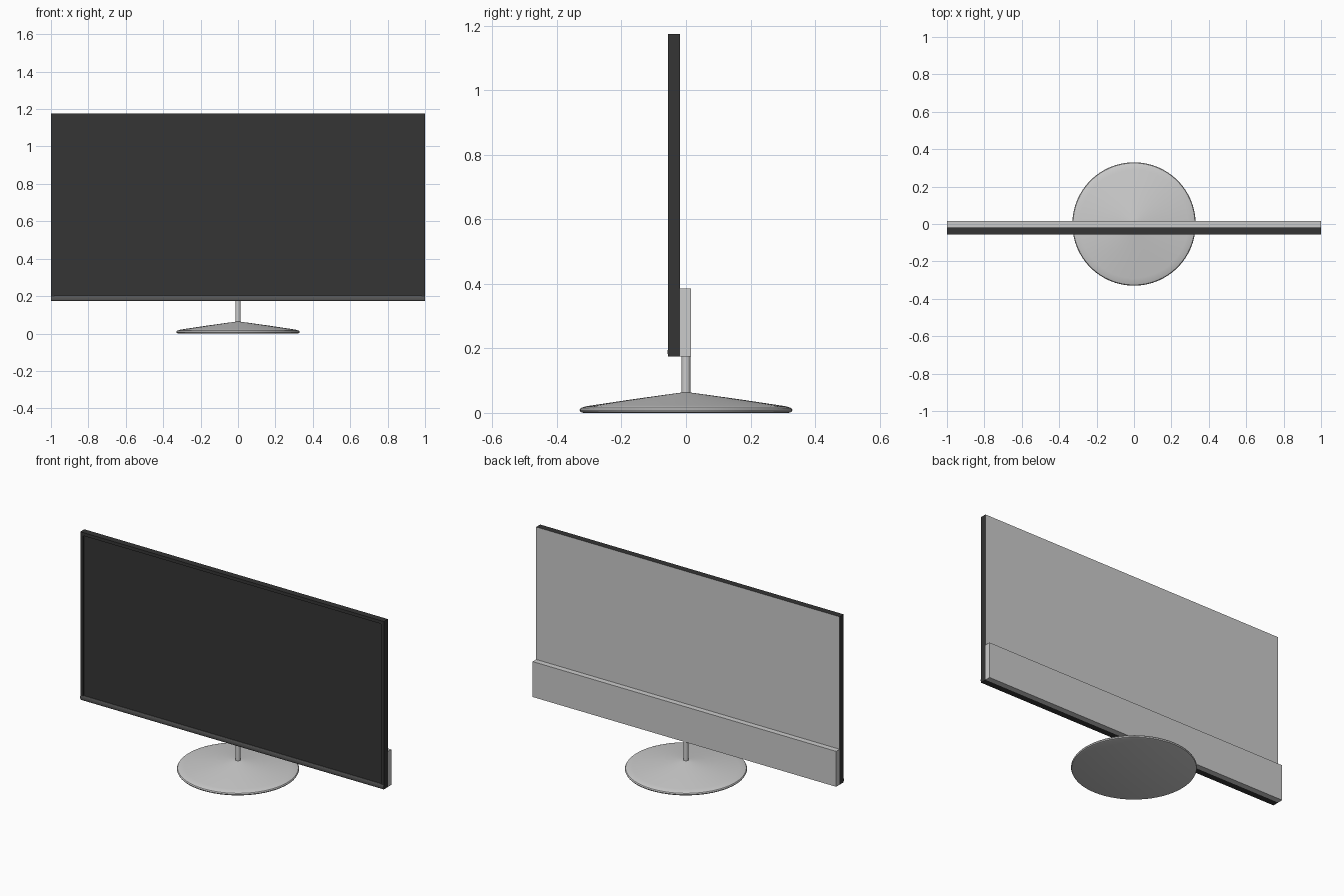
import bpy, bmesh, math

if "Cube" in bpy.data.objects:
    bpy.data.objects.remove(bpy.data.objects["Cube"])

dark = bpy.data.materials.new("dark_plastic")
dark.diffuse_color = (0.035, 0.035, 0.035, 1)
dark.use_nodes = True
dark.node_tree.nodes["Principled BSDF"].inputs["Base Color"].default_value = dark.diffuse_color
chin_mat = bpy.data.materials.new("chin_grey")
chin_mat.diffuse_color = (0.1, 0.1, 0.1, 1)
chin_mat.use_nodes = True
chin_mat.node_tree.nodes["Principled BSDF"].inputs["Base Color"].default_value = chin_mat.diffuse_color


def finish(name, bm, mat=None, smooth=False):
    bmesh.ops.recalc_face_normals(bm, faces=bm.faces)
    me = bpy.data.meshes.new(name)
    bm.to_mesh(me)
    bm.free()
    ob = bpy.data.objects.new(name, me)
    bpy.context.collection.objects.link(ob)
    if mat:
        me.materials.append(mat)
    if smooth:
        bpy.ops.object.select_all(action='DESELECT')
        ob.select_set(True)
        bpy.context.view_layer.objects.active = ob
        bpy.ops.object.shade_smooth_by_angle(angle=math.radians(35))
    return ob


def add_box(bm, x, y, z):
    vs = bmesh.ops.create_cube(bm, size=1)["verts"]
    for v in vs:
        for i, (a, b) in enumerate((x, y, z)):
            v.co[i] = b if v.co[i] > 0 else a


def box(name, x, y, z, mat=None):
    bm = bmesh.new()
    add_box(bm, x, y, z)
    return finish(name, bm, mat)


def lathe(name, profile, steps):
    bm = bmesh.new()
    vs = [bm.verts.new((r, 0, z)) for r, z in profile]
    es = [bm.edges.new(p) for p in zip(vs, vs[1:])]
    bmesh.ops.spin(bm, geom=vs + es, cent=(0, 0, 0), axis=(0, 0, 1),
                   angle=math.tau, steps=steps, use_duplicate=False)
    bmesh.ops.remove_doubles(bm, verts=bm.verts, dist=1e-4)
    return finish(name, bm, smooth=True)


# Display panel: front face inset and pushed back to form the bezel
bm = bmesh.new()
add_box(bm, (-1, 1), (-0.056, -0.018), (0.175, 1.175))
bm.normal_update()
front = min(bm.faces, key=lambda f: f.calc_center_median().y)
bmesh.ops.inset_region(bm, faces=[front], thickness=0.027)
bmesh.ops.inset_region(bm, faces=[front], thickness=0.0005, depth=-0.008)
back = max(bm.faces, key=lambda f: f.calc_center_median().y)
back.material_index = 1
panel = finish("display_panel", bm, dark)
panel.data.materials.append(None)

# Rounded chin strip along the lower bezel
bm = bmesh.new()
pts = [(-0.050, 0.176)]
for i in range(9):
    a = math.pi * (i / 8 - 0.5)
    pts.append((-0.054 - 0.003 * math.cos(a), 0.189 + 0.013 * math.sin(a)))
pts.append((-0.050, 0.202))
face = bm.faces.new([bm.verts.new((-1, y, z)) for y, z in pts])
new = bmesh.ops.extrude_face_region(bm, geom=[face])["geom"]
bmesh.ops.translate(bm, vec=(2, 0, 0),
                    verts=[g for g in new if isinstance(g, bmesh.types.BMVert)])
finish("chin_strip", bm, chin_mat, smooth=True)

# Rear electronics housing
box("rear_housing", (-1, 1), (-0.018, 0.015), (0.175, 0.386))

# Round stand
lathe("stand_neck", [(0, 0.05), (0.014, 0.05), (0.014, 0.18), (0, 0.18)], 32)
lathe("stand_base", [(0, 0), (0.318, 0), (0.327, 0.003), (0.33, 0.009),
                     (0.326, 0.015), (0.312, 0.02), (0.29, 0.0235),
                     (0.16, 0.043), (0.03, 0.061), (0.014, 0.063), (0, 0.063)], 64)
